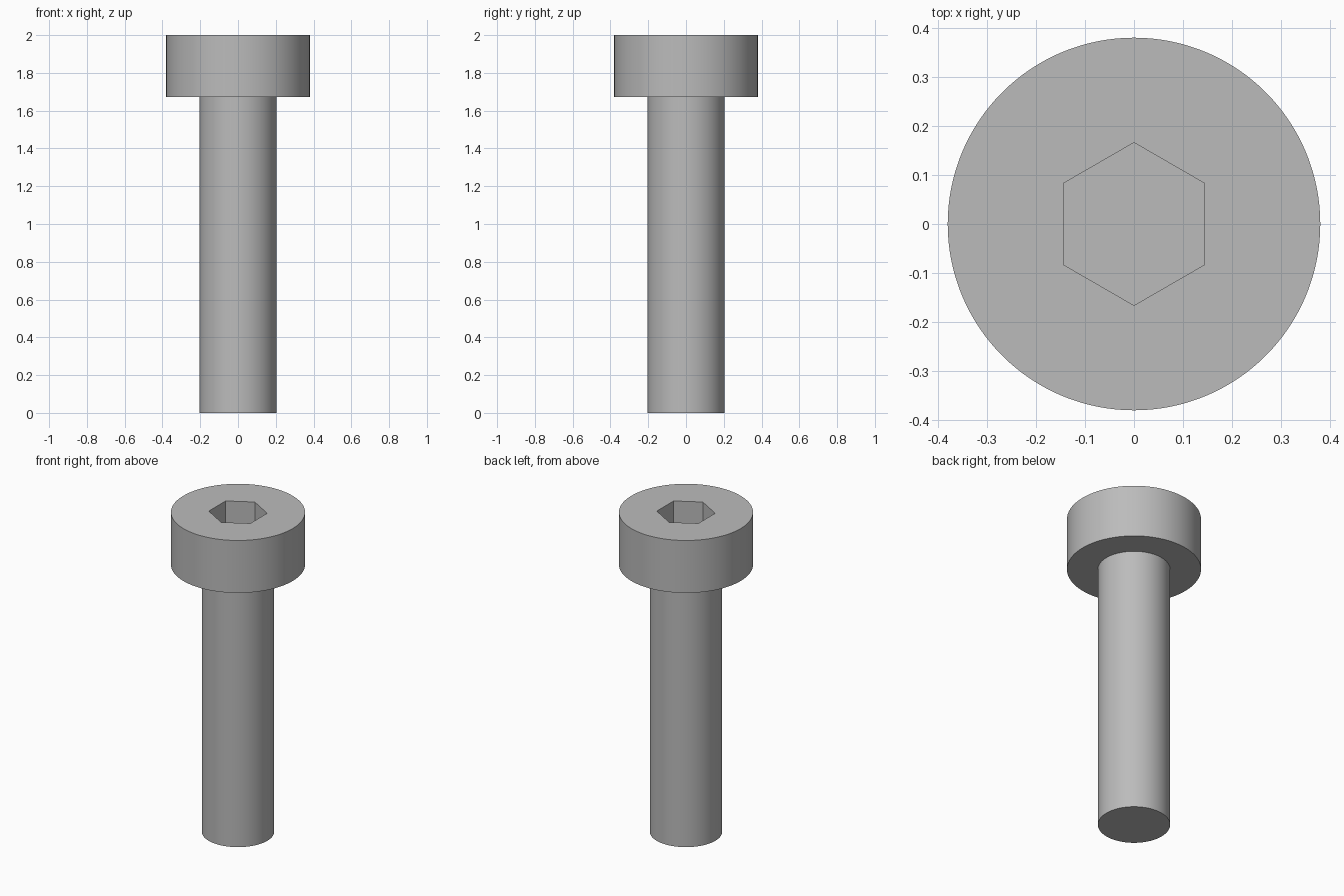
import bpy
import math

HEAD_RADIUS, SHAFT_RADIUS, SOCKET_RADIUS = 0.38, 0.205, 0.166
HEAD_BASE, TOP, SOCKET_DEPTH = 1.672, 2.0, 0.19

cube = bpy.data.objects.get("Cube")
if cube:
    bpy.data.objects.remove(cube, do_unlink=True)

# Plain grey steel
steel = bpy.data.materials.new("grey_steel")
steel.use_nodes = True
colour = (0.5, 0.5, 0.5, 1)
steel.diffuse_color = colour
steel.node_tree.nodes["Principled BSDF"].inputs["Base Color"].default_value = colour


def cylinder(name, radius, bottom, top, sides):
    """Upright prism on the z axis, with its first corner towards +y."""
    bpy.ops.mesh.primitive_cylinder_add(
        vertices=sides, radius=radius, depth=top - bottom,
        location=(0, 0, (top + bottom) / 2))
    obj = bpy.context.object
    obj.name = obj.data.name = name
    obj.data.materials.append(steel)
    return obj


def select_only(obj):
    bpy.ops.object.select_all(action="DESELECT")
    obj.select_set(True)
    bpy.context.view_layer.objects.active = obj


# Plain shaft and cylindrical head
shaft = cylinder("shaft", SHAFT_RADIUS, 0, HEAD_BASE, 96)
head = cylinder("head", HEAD_RADIUS, HEAD_BASE, TOP, 128)

# Hexagonal key socket cut down into the head
cutter = cylinder("socket_cutter", SOCKET_RADIUS, TOP - SOCKET_DEPTH, TOP + 0.1, 6)
cutter.hide_render = True
cut = head.modifiers.new("hex_socket", "BOOLEAN")
cut.operation = "DIFFERENCE"
cut.solver = "EXACT"
cut.object = cutter
select_only(head)
bpy.ops.object.modifier_apply(modifier=cut.name)
bpy.data.objects.remove(cutter, do_unlink=True)

# Smooth round sides, crisp rims and socket corners
for part in (shaft, head):
    select_only(part)
    bpy.ops.object.shade_smooth_by_angle(angle=math.radians(30))
